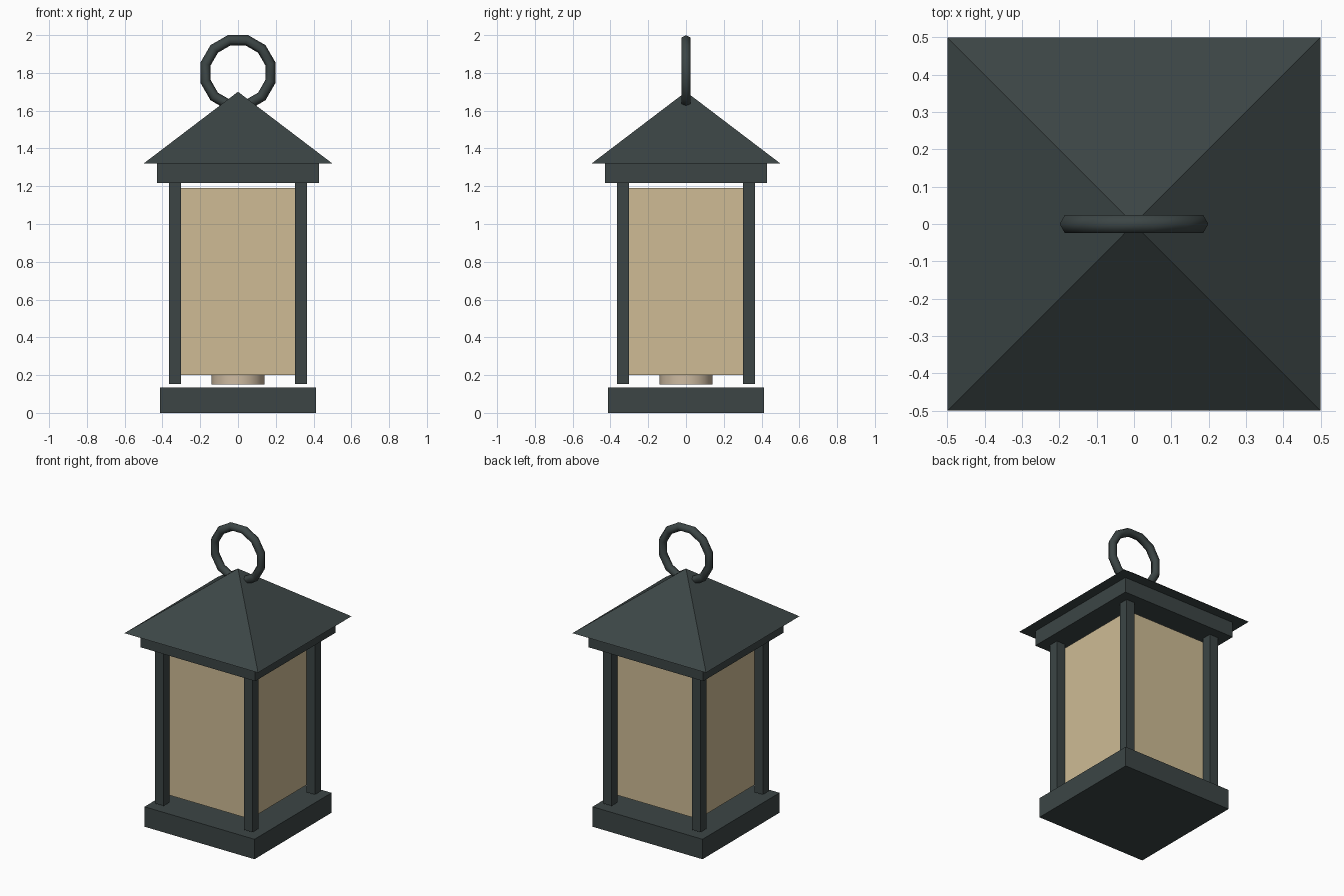
import bpy, math
from mathutils import Matrix

if "Cube" in bpy.data.objects:
    bpy.data.objects.remove(bpy.data.objects["Cube"])


def material(name, rgb):
    m = bpy.data.materials.new(name)
    m.diffuse_color = (*rgb, 1)
    m.use_nodes = True
    m.node_tree.nodes["Principled BSDF"].inputs["Base Color"].default_value = m.diffuse_color
    return m


metal = material("dark_metal", (0.045, 0.06, 0.06))
pane = material("warm_glass", (0.62, 0.5, 0.3))
wax = material("wax", (0.62, 0.5, 0.36))


def finish(name, mat):
    o = bpy.context.object
    o.name = name
    o.data.materials.append(mat)
    return o


def box(name, half, z0, z1, mat, x=0, y=0):
    bpy.ops.mesh.primitive_cube_add(size=1, location=(x, y, (z0 + z1) / 2))
    o = finish(name, mat)
    o.data.transform(Matrix.Diagonal((2 * half, 2 * half, z1 - z0, 1)))
    return o


# Square body: base, glass housing and eave
box("base", 0.412, 0, 0.135, metal)
box("glass", 0.301, 0.2, 1.19, pane)
box("eave", 0.43, 1.217, 1.322, metal)

# Four corner posts
for sx, xn in ((-1, "left"), (1, "right")):
    for sy, yn in ((-1, "front"), (1, "back")):
        box(f"{yn}_{xn}_post", 0.032, 0.152, 1.219, metal, sx * 0.333, sy * 0.333)

# Candle inside the glass
bpy.ops.mesh.primitive_cylinder_add(vertices=24, radius=0.14, depth=0.45,
                                    location=(0, 0, 0.375))
finish("candle", wax)
bpy.ops.object.shade_smooth_by_angle(angle=math.radians(40))

# Pyramid roof
bpy.ops.mesh.primitive_cone_add(vertices=4, radius1=0.5 * math.sqrt(2), depth=0.38,
                                location=(0, 0, 1.51))
o = finish("roof", metal)
o.data.transform(Matrix.Rotation(math.pi / 4, 4, "Z"))

# Carrying ring: 12 segments with flats at top and sides
bpy.ops.mesh.primitive_torus_add(major_segments=12, minor_segments=6,
                                 major_radius=0.178, minor_radius=0.028,
                                 location=(0, 0, 1.801))
o = finish("handle_ring", metal)
o.data.transform(Matrix.Rotation(math.pi / 2, 4, "X") @ Matrix.Rotation(math.pi / 12, 4, "Z"))
bpy.ops.object.shade_smooth_by_angle(angle=math.radians(65))
